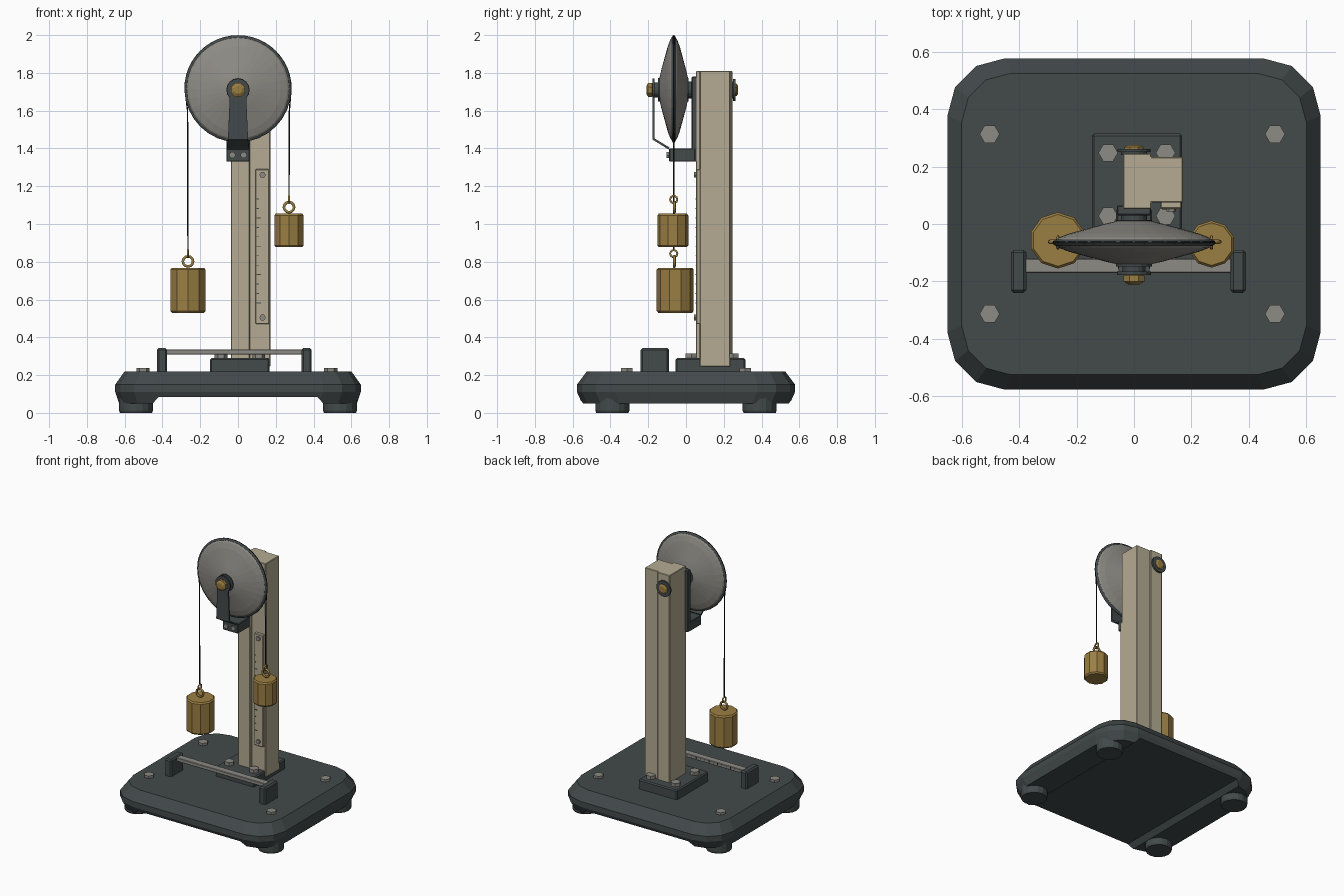
import bpy, bmesh, math
from mathutils import Vector, Matrix

if "Cube" in bpy.data.objects:
    bpy.data.objects.remove(bpy.data.objects["Cube"])


def material(name, rgb):
    m = bpy.data.materials.new(name)
    m.use_nodes = True
    m.diffuse_color = (*rgb, 1)
    m.node_tree.nodes["Principled BSDF"].inputs["Base Color"].default_value = (*rgb, 1)
    return m


IRON = material("dark iron", (0.056, 0.068, 0.070))
CREAM = material("cream post", (0.46, 0.41, 0.29))
STEEL = material("grey steel", (0.27, 0.26, 0.235))
BRASS = material("aged brass", (0.33, 0.21, 0.055))
CORD = material("black cord", (0.012, 0.012, 0.012))


def finish(name, bm, mat, bevel=0):
    bmesh.ops.recalc_face_normals(bm, faces=bm.faces)
    me = bpy.data.meshes.new(name)
    bm.to_mesh(me)
    bm.free()
    me.materials.append(mat)
    ob = bpy.data.objects.new(name, me)
    bpy.context.collection.objects.link(ob)
    if bevel:
        mod = ob.modifiers.new("bevel", "BEVEL")
        mod.width, mod.segments, mod.limit_method = bevel, 1, "ANGLE"
    return ob


def box(name, x, y, z, mat, bevel=0):
    bm = bmesh.new()
    bmesh.ops.create_cube(bm, size=1)
    for v in bm.verts:
        v.co = [(a + b) / 2 + c * (b - a) for (a, b), c in zip((x, y, z), v.co)]
    return finish(name, bm, mat, bevel)


def prism(name, outline, axis, lo, hi, mat, bevel=0):
    # outline extruded along y or z
    place = (lambda p, t: (p[0], t, p[1])) if axis == "y" else (lambda p, t: (p[0], p[1], t))
    bm = bmesh.new()
    f = bm.faces.new([bm.verts.new(place(p, lo)) for p in outline])
    ext = bmesh.ops.extrude_face_region(bm, geom=[f])["geom"]
    d = Vector(place((0, 0), hi - lo))
    bmesh.ops.translate(bm, verts=[g for g in ext if isinstance(g, bmesh.types.BMVert)], vec=d)
    return finish(name, bm, mat, bevel)


def lathe(name, profile, at, mat, sides, axis="z", turn=0):
    # profile of (radius, height) rings, capped at both ends
    bm = bmesh.new()
    rings = []
    for r, h in profile:
        ang = [2 * math.pi * (i + turn) / sides for i in range(sides)]
        rings.append([bm.verts.new((r * math.cos(a), r * math.sin(a), h)) for a in ang])
    for a, b in zip(rings, rings[1:]):
        for i in range(sides):
            j = (i + 1) % sides
            bm.faces.new((a[i], a[j], b[j], b[i]))
    bm.faces.new(rings[0])
    bm.faces.new(rings[-1])
    if axis == "y":
        bm.transform(Matrix.Rotation(-math.pi / 2, 4, "X"))
    bm.transform(Matrix.Translation(at))
    return finish(name, bm, mat)


def disc(name, r, lo, hi, at, mat, sides=16, axis="z"):
    return lathe(name, [(r, lo), (r, hi)], at, mat, sides, axis)


def wire(name, points, r, mat, closed=False):
    cu = bpy.data.curves.new(name, "CURVE")
    cu.dimensions, cu.bevel_depth, cu.bevel_resolution = "3D", r, 1
    cu.use_fill_caps = True
    sp = cu.splines.new("POLY")
    sp.points.add(len(points) - 1)
    for p, co in zip(sp.points, points):
        p.co = (*co, 1)
    sp.use_cyclic_u = closed
    cu.materials.append(mat)
    ob = bpy.data.objects.new(name, cu)
    bpy.context.collection.objects.link(ob)
    return ob


def circle(c, r, n, side=False):
    pts = []
    for i in range(n):
        a = 2 * math.pi * i / n
        u, h = r * math.cos(a), r * math.sin(a)
        pts.append((c[0], c[1] + u, c[2] + h) if side else (c[0] + u, c[1], c[2] + h))
    return pts


# Base: stacked rounded rectangles with a shallow channel underneath
def rounded(w, d, r):
    pts = []
    for k, (sx, sy) in enumerate(((1, 1), (-1, 1), (-1, -1), (1, -1))):
        for i in range(4):
            a = math.pi / 2 * (k + i / 3)
            pts.append((sx * (w - r) + r * math.cos(a), sy * (d - r) + r * math.sin(a)))
    return pts


bm = bmesh.new()
loops = [[bm.verts.new((x, y, z)) for x, y in rounded(w, d, r)] for z, w, d, r in
         ((0.05, 0.63, 0.55, 0.2), (0.11, 0.65, 0.577, 0.2), (0.15, 0.65, 0.577, 0.2), (0.22, 0.6, 0.525, 0.17))]
for a, b in zip(loops, loops[1:]):
    for i in range(len(a)):
        j = (i + 1) % len(a)
        bm.faces.new((a[i], a[j], b[j], b[i]))
bm.faces.new(loops[0])
bm.faces.new(loops[-1])
base = finish("base", bm, IRON)
cutter = prism("channel_cutter", [(-0.46, 0.04), (-0.42, 0.085), (0.42, 0.085), (0.46, 0.04)], "y", -0.8, 0.8, IRON)
cutter.hide_render = True
cutter.hide_viewport = True
cut = base.modifiers.new("channel", "BOOLEAN")
cut.operation, cut.object, cut.solver = "DIFFERENCE", cutter, "EXACT"

for sx in (-1, 1):
    for sy in (-1, 1):
        lathe("foot", [(0.085, 0), (0.09, 0.012), (0.09, 0.08)], (sx * 0.54, sy * 0.39, 0), IRON, 16)
        disc("base_bolt", 0.035, 0.215, 0.237, (sx * 0.497 - 0.006, sy * 0.313, 0), STEEL, 6)
        disc("plate_bolt", 0.034, 0.285, 0.315, (0.01 + sx * 0.1, 0.138 + sy * 0.11, 0), STEEL, 6)

# Post on its mounting plate
box("mounting_plate", (-0.147, 0.168), (-0.055, 0.315), (0.21, 0.29), IRON, 0.008)
prism("post", [(-0.038, 0.053), (0.06, 0.053), (0.06, 0.075), (0.171, 0.075), (0.171, 0.233),
               (0.06, 0.233), (0.06, 0.245), (-0.038, 0.245)], "z", 0.245, 1.81, CREAM, 0.003)

# Scale strip on the post
box("scale_strip", (0.092, 0.166), (0.053, 0.08), (0.47, 1.29), CREAM, 0.004)
for z in (0.505, 1.26):
    disc("strip_screw", 0.017, 0, 0.012, (0.13, 0.043, z), STEEL, 6, "y")
for i in range(12):
    box("strip_tick", (0.098, 0.122 if i % 3 == 0 else 0.11), (0.050, 0.054), (0.58 + i * 0.05, 0.584 + i * 0.05), IRON)

# Low rail in front
for x in (-0.402, 0.363):
    box("rail_end", (x - 0.027, x + 0.027), (-0.24, -0.09), (0.21, 0.343), IRON, 0.01)
box("rail", (-0.38, 0.34), (-0.17, -0.12), (0.308, 0.335), STEEL, 0.003)
for i in range(20):
    box("rail_tick", (-0.35 + i * 0.035, -0.346 + i * 0.035), (-0.121, -0.118), (0.318, 0.335), IRON)

# Pulley wheel, axle and fittings
HUB = (0, -0.065, 1.715)
wheel = lathe("wheel", [(0.06, -0.075), (0.1, -0.066), (0.225, -0.032), (0.262, -0.018), (0.272, -0.01),
                        (0.265, 0), (0.272, 0.01), (0.262, 0.018), (0.225, 0.032), (0.1, 0.066), (0.06, 0.075)],
              HUB, STEEL, 32, "y")
wire("wheel_rim", circle(HUB, 0.273, 32), 0.011, IRON, True)
AXLE = (0, 0, 1.71)
disc("axle", 0.025, -0.2, 0.27, AXLE, IRON, 12, "y")
for r, lo, hi in ((0.062, -0.148, -0.136), (0.04, -0.168, -0.145), (0.062, 0.005, 0.014),
                  (0.045, 0.01, 0.036), (0.058, 0.25, 0.262), (0.045, 0.24, 0.25)):
    disc("axle_washer", r, lo, hi, AXLE, IRON, 16, "y")
lathe("axle_nut", [(0.022, -0.21), (0.04, -0.2), (0.04, -0.18), (0.03, -0.172)], AXLE, BRASS, 8, "y", 0.5)
lathe("axle_end_cap", [(0.036, 0.255), (0.036, 0.268), (0.024, 0.275)], AXLE, BRASS, 8, "y", 0.5)

# Bracket: tapered front arm, lower block, rear plate
bm = bmesh.new()
rows = [[bm.verts.new((s * w, y, z)) for s in (-1, 1)] for y, z, w in
        ((-0.172, 1.745, 0.025), (-0.172, 1.71, 0.042), (-0.172, 1.45, 0.053), (-0.09, 1.4, 0.06))]
for a, b in zip(rows, rows[1:]):
    bm.faces.new((a[0], a[1], b[1], b[0]))
arm = finish("bracket_arm", bm, IRON)
solid = arm.modifiers.new("thickness", "SOLIDIFY")
solid.thickness, solid.offset = 0.012, 0
disc("arm_eye", 0.06, -0.178, -0.166, AXLE, IRON, 16, "y")
box("bracket_block", (-0.062, 0.062), (-0.09, 0.05), (1.33, 1.4), IRON, 0.004)
box("bracket_plate", (-0.06, 0.06), (0.03, 0.065), (1.33, 1.78), IRON, 0.004)
for x in (-0.03, 0.03):
    disc("bracket_screw", 0.018, -0.102, -0.088, (x, 0, 1.365), STEEL, 6, "y")


# Hanging weights with eye rings, hung from one cord over the wheel
def weight(name, x, y, lo, hi, r):
    lathe(name, [(r - 0.008, lo), (r, lo + 0.01), (r, hi - 0.01), (r - 0.008, hi)], (x, y, 0), BRASS, 10, "z", 0.5)
    wire(name + "_eye", circle((x, -0.062, hi + 0.034), 0.027, 12), 0.008, BRASS, True)
    wire(name + "_link", circle((x, -0.065, hi + 0.075), 0.019, 10, True), 0.006, BRASS, True)
    return hi + 0.09


left_end = weight("large_weight", -0.265, -0.057, 0.53, 0.768, 0.098)
right_end = weight("small_weight", 0.27, -0.07, 0.877, 1.055, 0.082)
arc = []
for i in range(25):
    a = math.pi * (1 - i / 24)
    arc.append((0.281 * math.cos(a), -0.065, 1.715 + 0.281 * math.sin(a)))
wire("cord", [(-0.265, -0.065, left_end), (-0.267, -0.065, 1.6)] + arc
     + [(0.272, -0.065, 1.6), (0.27, -0.065, right_end)], 0.004, CORD)
